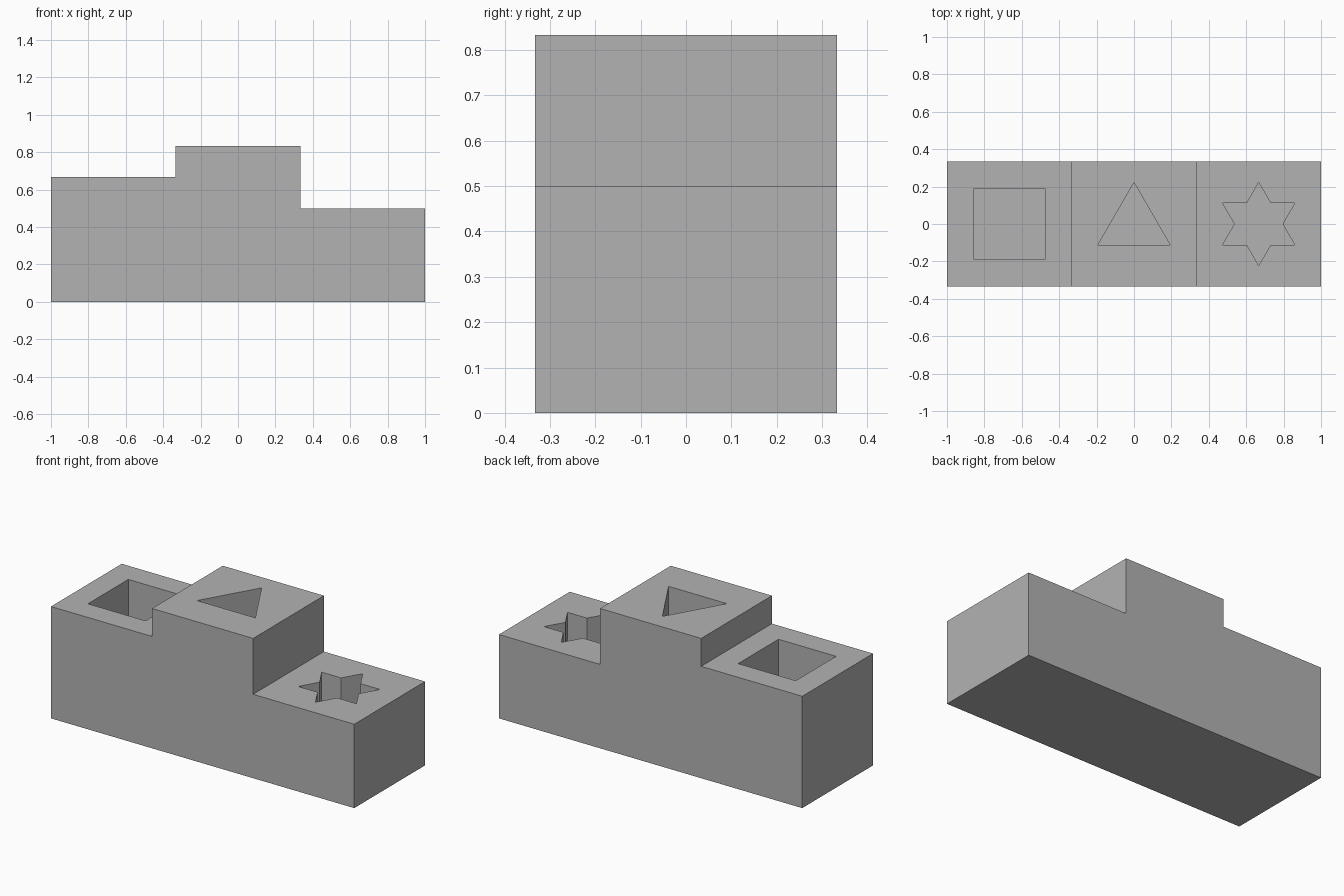
import bpy, bmesh, math
from mathutils import Vector

if "Cube" in bpy.data.objects:
    bpy.data.objects.remove(bpy.data.objects["Cube"], do_unlink=True)

UNIT = 1 / 3                  # half the width of one step
HEIGHTS = {"left": 2 * UNIT, "middle": 2.5 * UNIT, "right": 1.5 * UNIT}
RADIUS = 0.222                # reach of the triangle and star points
DEPTH = UNIT                  # depth of the recesses

grey = bpy.data.materials.new("plain_grey")
grey.use_nodes = True
grey.diffuse_color = (0.45, 0.45, 0.45, 1)
grey.node_tree.nodes["Principled BSDF"].inputs["Base Color"].default_value = grey.diffuse_color


def prism(name, outline, direction):
    """Extrude a closed outline into a solid."""
    bm = bmesh.new()
    face = bm.faces.new([bm.verts.new(p) for p in outline])
    result = bmesh.ops.extrude_face_region(bm, geom=[face], use_keep_orig=True)
    moved = [g for g in result["geom"] if isinstance(g, bmesh.types.BMVert)]
    bmesh.ops.translate(bm, verts=moved, vec=Vector(direction))
    bmesh.ops.recalc_face_normals(bm, faces=bm.faces)
    mesh = bpy.data.meshes.new(name)
    bm.to_mesh(mesh)
    bm.free()
    mesh.materials.append(grey)
    obj = bpy.data.objects.new(name, mesh)
    bpy.context.collection.objects.link(obj)
    return obj


def radial(count, radii, start=math.pi / 2):
    """Points around a circle, cycling through the given radii."""
    return [(radii[i % len(radii)] * math.cos(start + math.tau * i / count),
             radii[i % len(radii)] * math.sin(start + math.tau * i / count))
            for i in range(count)]


# Stepped body, extruded front to back
low, high, short = HEIGHTS["left"], HEIGHTS["middle"], HEIGHTS["right"]
steps = [(-1, 0), (1, 0), (1, short), (UNIT, short),
         (UNIT, high), (-UNIT, high), (-UNIT, low), (-1, low)]
body = prism("stepped_block", [(x, -UNIT, z) for x, z in steps], (0, 2 * UNIT, 0))

# Square, triangle and six-pointed star recesses
recesses = [
    ("square", -2 * UNIT, low, radial(4, [0.19 * math.sqrt(2)], math.pi / 4)),
    ("triangle", 0, high, radial(3, [RADIUS])),
    ("star", 2 * UNIT, short, radial(12, [RADIUS, RADIUS / math.sqrt(3)])),
]
bpy.context.view_layer.objects.active = body
for name, cx, top, shape in recesses:
    cutter = prism(name + "_cutter", [(cx + x, y, top - DEPTH) for x, y in shape],
                   (0, 0, DEPTH + 0.1))
    cutter.hide_render = True
    cut = body.modifiers.new(name + "_recess", 'BOOLEAN')
    cut.operation = 'DIFFERENCE'
    cut.solver = 'EXACT'
    cut.object = cutter
    bpy.ops.object.modifier_apply(modifier=cut.name)
    bpy.data.objects.remove(cutter, do_unlink=True)
